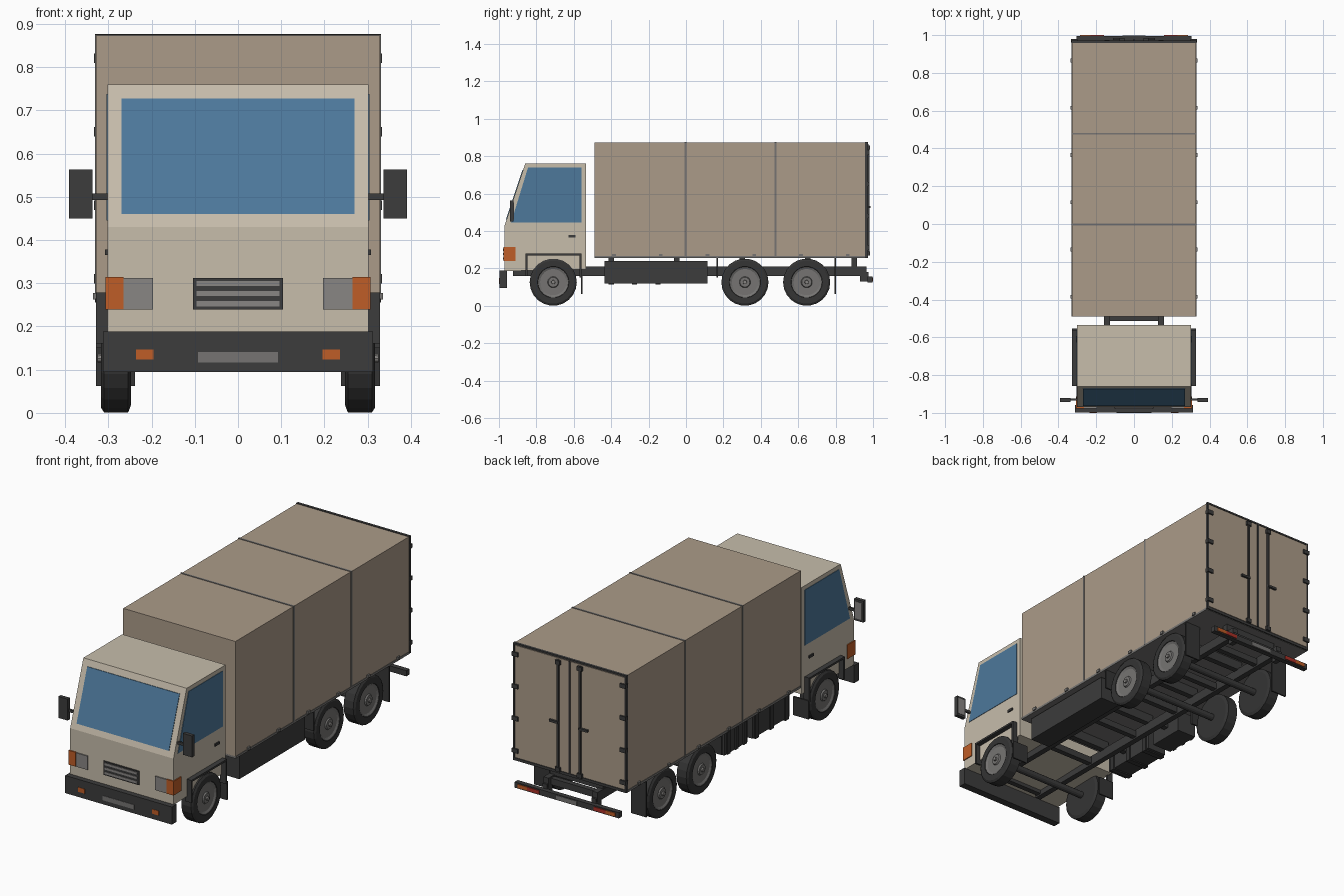
import bpy, bmesh, math
from mathutils import Vector


def material(name, r, g, b):
    m = bpy.data.materials.new(name)
    m.diffuse_color = (r, g, b, 1)
    return m


TAN = material("cargo_tan", 0.41, 0.33, 0.25)
CREAM = material("cab_cream", 0.57, 0.51, 0.41)
GLASS = material("glass_blue", 0.075, 0.19, 0.33)
DARK = material("dark_trim", 0.045, 0.045, 0.045)
RUBBER = material("rubber", 0.035, 0.035, 0.035)
METAL = material("grey_metal", 0.18, 0.175, 0.17)
LAMP = material("lamp_grey", 0.25, 0.24, 0.23)
ORANGE = material("orange_lamp", 0.52, 0.11, 0.02)
RED = material("red_lamp", 0.4, 0.03, 0.02)


def finish(bm, name, mat):
    bmesh.ops.recalc_face_normals(bm, faces=bm.faces)
    me = bpy.data.meshes.new(name)
    bm.to_mesh(me)
    bm.free()
    ob = bpy.data.objects.new(name, me)
    bpy.context.collection.objects.link(ob)
    me.materials.append(mat)
    return ob


def box(name, mat, x, y, z):
    """Box from (min, max) ranges."""
    bm = bmesh.new()
    bmesh.ops.create_cube(bm, size=1)
    for v in bm.verts:
        v.co = Vector([(r[0] + r[1]) / 2 + c * (r[1] - r[0]) for c, r in zip(v.co, (x, y, z))])
    return finish(bm, name, mat)


def pair(name, mat, x, y, z):
    """Box on the right side and its mirror image on the left."""
    box(name + "_right", mat, x, y, z)
    box(name + "_left", mat, (-x[1], -x[0]), y, z)


def prism(name, mat, profile, x0, x1):
    """Side profile of (y, z) points extruded along x."""
    bm = bmesh.new()
    face = bm.faces.new([bm.verts.new((x0, y, z)) for y, z in profile])
    out = bmesh.ops.extrude_face_region(bm, geom=[face])["geom"]
    bmesh.ops.translate(bm, vec=(x1 - x0, 0, 0), verts=[v for v in out if isinstance(v, bmesh.types.BMVert)])
    return finish(bm, name, mat)


def lathe(name, mat, profile, y, z, side=1, steps=22):
    """Spin (x, radius) points about an axis parallel to x."""
    bm = bmesh.new()
    rings = []
    for x, r in profile:
        rings.append([bm.verts.new((side * x, y + r * math.cos(2 * math.pi * i / steps),
                                    z + r * math.sin(2 * math.pi * i / steps))) for i in range(steps)])
    for a, b in zip(rings, rings[1:]):
        for i in range(steps):
            j = (i + 1) % steps
            bm.faces.new((a[i], a[j], b[j], b[i]))
    bm.faces.new(rings[0])
    bm.faces.new(rings[-1])
    return finish(bm, name, mat)


# Cab shell with sloped windscreen
prism("cab", CREAM, [(-0.97, 0.185), (-0.97, 0.43), (-0.86, 0.76), (-0.535, 0.76), (-0.535, 0.195)], -0.302, 0.302)

# Windscreen panel lying on the slope
def slope_y(z):
    return -0.97 + (z - 0.43) / 3

prism("windscreen", GLASS, [(slope_y(z) + d, z) for z, d in
                            ((0.46, -0.003), (0.727, -0.003), (0.727, 0.005), (0.46, 0.005))], -0.27, 0.27)

# Side windows, door handles, mirrors, fenders
for s, tag in ((1, "right"), (-1, "left")):
    prism("side_window_" + tag, GLASS, [(-0.935, 0.445), (-0.845, 0.738), (-0.56, 0.738), (-0.56, 0.445)],
          s * 0.298, s * 0.3045)
    prism("fender_" + tag, DARK, [(-0.858, 0.16), (-0.858, 0.279), (-0.56, 0.279), (-0.56, 0.15),
                                  (-0.57, 0.15), (-0.57, 0.269), (-0.848, 0.269), (-0.848, 0.16)],
          s * 0.295, s * 0.328)
pair("door_handle", DARK, (0.298, 0.308), (-0.628, -0.592), (0.365, 0.378))
pair("mirror_arm", DARK, (0.29, 0.345), (-0.935, -0.925), (0.493, 0.507))
pair("mirror_housing", DARK, (0.337, 0.391), (-0.942, -0.922), (0.45, 0.563))
pair("mirror_glass", LAMP, (0.345, 0.383), (-0.923, -0.92), (0.462, 0.551))

# Front bumper, grille and lamps
box("front_bumper", DARK, (-0.312, 0.312), (-0.998, -0.958), (0.095, 0.188))
box("number_plate", METAL, (-0.093, 0.093), (-1.0, -0.99), (0.117, 0.141))
pair("fog_lamp", ORANGE, (0.196, 0.236), (-1.0, -0.99), (0.123, 0.147))
box("grille", DARK, (-0.104, 0.104), (-0.976, -0.965), (0.239, 0.312))
for i in range(3):
    z = 0.2465 + i * 0.0235
    box("grille_slat", LAMP, (-0.096, 0.096), (-0.979, -0.97), (z, z + 0.012))
pair("headlamp", LAMP, (0.197, 0.266), (-0.976, -0.965), (0.239, 0.312))
pair("corner_indicator", ORANGE, (0.265, 0.307), (-0.977, -0.912), (0.239, 0.314))

# Cargo body with strips and base rail
box("cargo_body", TAN, (-0.328, 0.328), (-0.49, 0.963), (0.262, 0.873))
box("cargo_floor_rail", METAL, (-0.33, 0.33), (-0.49, 0.965), (0.254, 0.266))
for y in (-0.003, 0.478):
    pair("side_strip", METAL, (0.325, 0.331), (y - 0.005, y + 0.005), (0.262, 0.875))
    box("roof_strip", METAL, (-0.331, 0.331), (y - 0.005, y + 0.005), (0.87, 0.8755))
for i in range(6):
    y = -0.385 + i * 0.25
    pair("tie_down", METAL, (0.325, 0.336), (y - 0.01, y + 0.01), (0.262, 0.277))

# Rear frame, doors, hinges and lock rods
pair("rear_post", DARK, (0.322, 0.331), (0.958, 0.972), (0.258, 0.875))
box("rear_header", DARK, (-0.331, 0.331), (0.958, 0.972), (0.867, 0.876))
box("rear_sill", DARK, (-0.331, 0.331), (0.958, 0.972), (0.256, 0.27))
pair("rear_door", TAN, (0.003, 0.32), (0.955, 0.972), (0.272, 0.865))
box("door_seal", DARK, (-0.005, 0.005), (0.96, 0.976), (0.272, 0.865))
pair("lock_rod", DARK, (0.059, 0.069), (0.97, 0.981), (0.27, 0.858))
pair("lock_handle", DARK, (0.06, 0.112), (0.975, 0.986), (0.522, 0.534))
for z in (0.28, 0.845):
    pair("rod_keeper", DARK, (0.05, 0.078), (0.968, 0.984), (z - 0.011, z + 0.011))
for z in (0.31, 0.48, 0.65, 0.82):
    pair("door_hinge", DARK, (0.298, 0.333), (0.96, 0.98), (z - 0.011, z + 0.011))

# Chassis ladder frame
pair("chassis_rail", DARK, (0.128, 0.158), (-0.925, 0.965), (0.16, 0.21))
for y in (-0.9, -0.5, -0.15, 0.17, 0.48, 0.8, 0.93):
    box("cross_member", DARK, (-0.14, 0.14), (y - 0.014, y + 0.014), (0.168, 0.202))
for y in (-0.4, -0.05, 0.3, 0.65, 0.9):
    box("body_bearer", DARK, (-0.155, 0.155), (y - 0.015, y + 0.015), (0.205, 0.258))

# Rear bumper with lamps
box("rear_bumper", DARK, (-0.305, 0.305), (0.97, 0.996), (0.125, 0.155))
pair("bumper_bracket", DARK, (0.13, 0.156), (0.93, 0.975), (0.13, 0.18))
pair("tail_lamp", RED, (0.16, 0.23), (0.99, 1.0), (0.131, 0.149))
pair("rear_indicator", ORANGE, (0.23, 0.285), (0.99, 1.0), (0.131, 0.149))
box("rear_plate", METAL, (-0.06, 0.06), (0.99, 0.999), (0.129, 0.151))

# Side locker on the right, fuel tank and battery box on the left
box("side_locker", DARK, (0.195, 0.312), (-0.435, 0.115), (0.12, 0.24))
box("fuel_tank", DARK, (-0.305, -0.195), (-0.43, -0.12), (0.12, 0.235))
for y in (-0.4, -0.275, -0.15):
    box("tank_strap", RUBBER, (-0.312, -0.19), (y - 0.014, y + 0.014), (0.114, 0.24))
box("battery_box", DARK, (-0.305, -0.195), (-0.08, 0.115), (0.12, 0.235))
for y in (-0.05, 0.018, 0.085):
    box("battery_rib", RUBBER, (-0.312, -0.25), (y - 0.012, y + 0.012), (0.12, 0.238))
for y in (-0.3, 0.02):
    pair("locker_bracket", DARK, (0.15, 0.2), (y - 0.015, y + 0.015), (0.17, 0.2))

# Mudflaps
pair("front_mudflap", RUBBER, (0.238, 0.328), (-0.562, -0.554), (0.062, 0.16))
pair("middle_mudflap", RUBBER, (0.238, 0.328), (0.162, 0.17), (0.15, 0.258))
pair("rear_mudflap", RUBBER, (0.238, 0.328), (0.793, 0.801), (0.062, 0.258))

# Wheels and axles
for y in (-0.71, 0.315, 0.645):
    lathe("axle", DARK, [(-0.26, 0.018), (0.26, 0.018)], y, 0.126, steps=12)
    for s in (1, -1):
        lathe("tyre", RUBBER, [(0.248, 0.11), (0.254, 0.126), (0.31, 0.126), (0.317, 0.115),
                               (0.317, 0.084), (0.306, 0.08)], y, 0.126, s)
        lathe("rim", METAL, [(0.3, 0.082), (0.315, 0.082), (0.309, 0.07), (0.309, 0.03),
                             (0.316, 0.026)], y, 0.126, s)
        lathe("hub_cap", LAMP, [(0.31, 0.012), (0.325, 0.01)], y, 0.126, s, 10)
